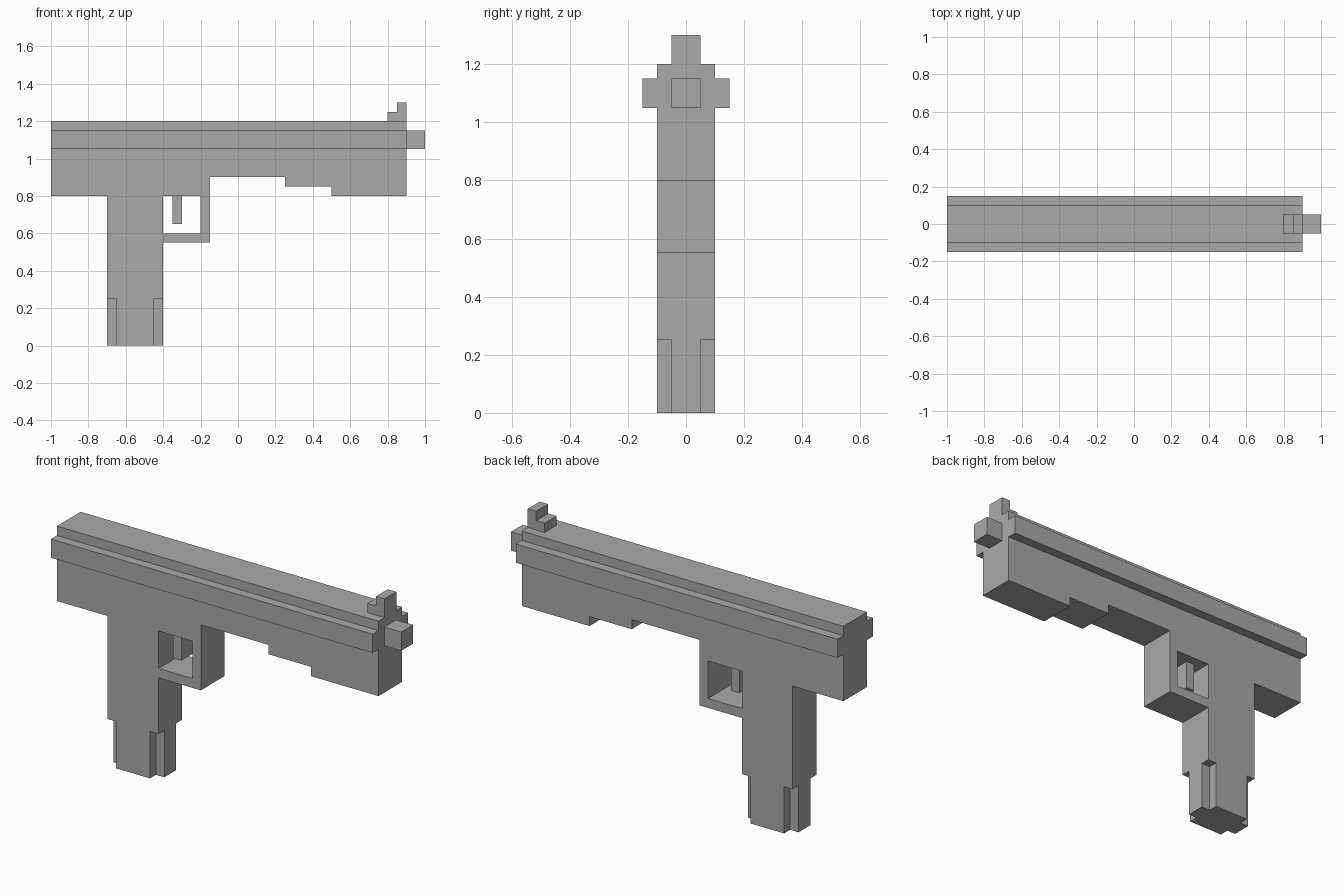
import bpy
import bmesh
import math
from mathutils import Matrix, Vector

cube = bpy.data.objects.get("Cube")
if cube:
    bpy.data.objects.remove(cube, do_unlink=True)

# Single flat grey
grey = bpy.data.materials.new("mid_grey")
grey.use_nodes = True
colour = (0.4, 0.4, 0.4, 1)
grey.diffuse_color = colour
grey.node_tree.nodes["Principled BSDF"].inputs["Base Color"].default_value = colour

# Side profiles are drawn in x-z and extruded along y
SIDE = Matrix.Rotation(math.pi / 2, 4, "X")
PLAN = Matrix.Identity(4)


def extrude(name, outlines, low, high, frame=SIDE):
    """Prism from flat outlines; any outline inside the first is a hole."""
    bm = bmesh.new()
    edges = []
    for outline in outlines:
        verts = [bm.verts.new((u, v, low)) for u, v in outline]
        edges += [bm.edges.new((a, b)) for a, b in zip(verts, verts[1:] + verts[:1])]
    bmesh.ops.triangle_fill(bm, edges=edges, use_beauty=True)
    grown = bmesh.ops.extrude_face_region(bm, geom=bm.faces[:], use_keep_orig=True)
    moved = [g for g in grown["geom"] if isinstance(g, bmesh.types.BMVert)]
    bmesh.ops.translate(bm, verts=moved, vec=Vector((0, 0, high - low)))
    bmesh.ops.recalc_face_normals(bm, faces=bm.faces[:])
    bm.transform(frame)
    mesh = bpy.data.meshes.new(name)
    bm.to_mesh(mesh)
    bm.free()
    mesh.materials.append(grey)
    obj = bpy.data.objects.new(name, mesh)
    bpy.context.collection.objects.link(obj)
    return obj


def rect(u0, u1, v0, v1):
    return [(u0, v0), (u1, v0), (u1, v1), (u0, v1)]


# Body, grip and trigger guard in one silhouette with the guard opening
body = [(-1, 1.2), (-1, 0.8), (-0.7, 0.8), (-0.7, 0.25), (-0.4, 0.25),
        (-0.4, 0.55), (-0.15, 0.55), (-0.15, 0.9), (0.25, 0.9), (0.25, 0.85),
        (0.5, 0.85), (0.5, 0.8), (0.9, 0.8), (0.9, 1.2)]
extrude("body_and_grip", [body, rect(-0.4, -0.2, 0.6, 0.8)], -0.1, 0.1)

# Grip foot with its four corners cut away
foot = [(-0.7, -0.05), (-0.65, -0.05), (-0.65, -0.1), (-0.45, -0.1),
        (-0.45, -0.05), (-0.4, -0.05)]
foot += [(-1.1 - x, -y) for x, y in foot]
extrude("grip_foot", [foot], 0, 0.25, PLAN)

# Side rails, mirrored
rail = extrude("side_rails", [rect(-1, 0.9, 1.05, 1.15)], 0.1, 0.15)
rail.modifiers.new("mirror", "MIRROR").use_axis = (False, True, False)

# Narrow centre parts
extrude("trigger", [rect(-0.35, -0.3, 0.65, 0.8)], -0.05, 0.05)
extrude("muzzle", [rect(0.9, 1, 1.05, 1.15)], -0.05, 0.05)
sight = [(0.8, 1.2), (0.9, 1.2), (0.9, 1.3), (0.85, 1.3), (0.85, 1.25), (0.8, 1.25)]
extrude("front_sight", [sight], -0.05, 0.05)
